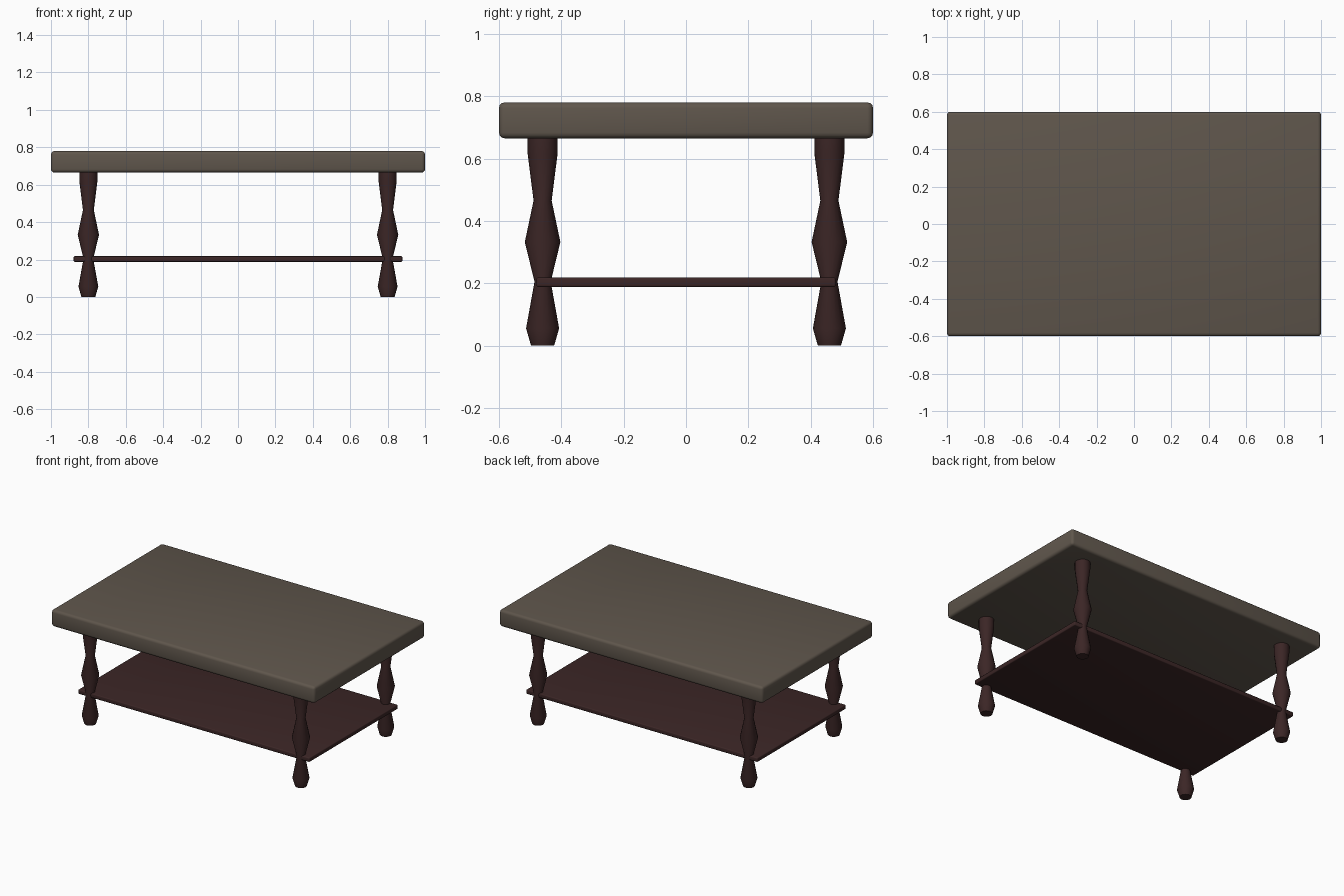
import bpy
import bmesh
import math

cube = bpy.data.objects.get("Cube")
if cube:
    bpy.data.objects.remove(cube, do_unlink=True)


def material(name, rgb):
    mat = bpy.data.materials.new(name)
    mat.use_nodes = True
    color = (*rgb, 1)
    mat.diffuse_color = color
    bsdf = mat.node_tree.nodes["Principled BSDF"]
    bsdf.inputs["Base Color"].default_value = color
    bsdf.inputs["Roughness"].default_value = 0.7
    return mat


top_wood = material("grey brown wood", (0.115, 0.093, 0.072))
dark_wood = material("dark red wood", (0.044, 0.019, 0.019))


def finish(obj, mat, angle):
    obj.data.materials.append(mat)
    bpy.ops.object.select_all(action="DESELECT")
    obj.select_set(True)
    bpy.context.view_layer.objects.active = obj
    bpy.ops.object.shade_smooth_by_angle(angle=math.radians(angle))


def board(name, size, z, bevel, mat):
    """Rounded slab centred over the origin."""
    bpy.ops.mesh.primitive_cube_add(size=1, location=(0, 0, z))
    obj = bpy.context.object
    obj.name = name
    obj.scale = size
    bpy.ops.object.transform_apply(location=False, rotation=False, scale=True)
    mod = obj.modifiers.new("rounded edges", "BEVEL")
    mod.width = bevel
    mod.segments = 3
    bpy.ops.object.modifier_apply(modifier=mod.name)
    finish(obj, mat, 35)


def turned_leg(name, x, y, profile, sides=16):
    """Closed lathe shape from (radius, height) pairs."""
    bm = bmesh.new()
    rings = []
    for r, z in profile:
        ring = []
        for i in range(sides):
            a = math.tau * i / sides
            ring.append(bm.verts.new((r * math.cos(a), r * math.sin(a), z)))
        rings.append(ring)
    for low, high in zip(rings, rings[1:]):
        for i in range(sides):
            j = (i + 1) % sides
            bm.faces.new((low[i], low[j], high[j], high[i]))
    bm.faces.new(rings[0][::-1])
    bm.faces.new(rings[-1])
    mesh = bpy.data.meshes.new(name)
    bm.to_mesh(mesh)
    bm.free()
    obj = bpy.data.objects.new(name, mesh)
    obj.location = (x, y, 0)
    bpy.context.collection.objects.link(obj)
    finish(obj, dark_wood, 30)


# Table top and lower shelf
board("table_top", (2, 1.2, 0.115), 0.7225, 0.018, top_wood)
board("lower_shelf", (1.757, 0.96, 0.03), 0.203, 0.006, dark_wood)

# Four turned legs
leg_profile = [(0.037, 0), (0.053, 0.055), (0.026, 0.205), (0.057, 0.332),
               (0.029, 0.465), (0.048, 0.615), (0.048, 0.67)]
for side, x in (("left", 0.8), ("right", -0.8)):
    for end, y in (("front", -0.46), ("back", 0.46)):
        turned_leg(f"{end}_{side}_leg", x, y, leg_profile)
